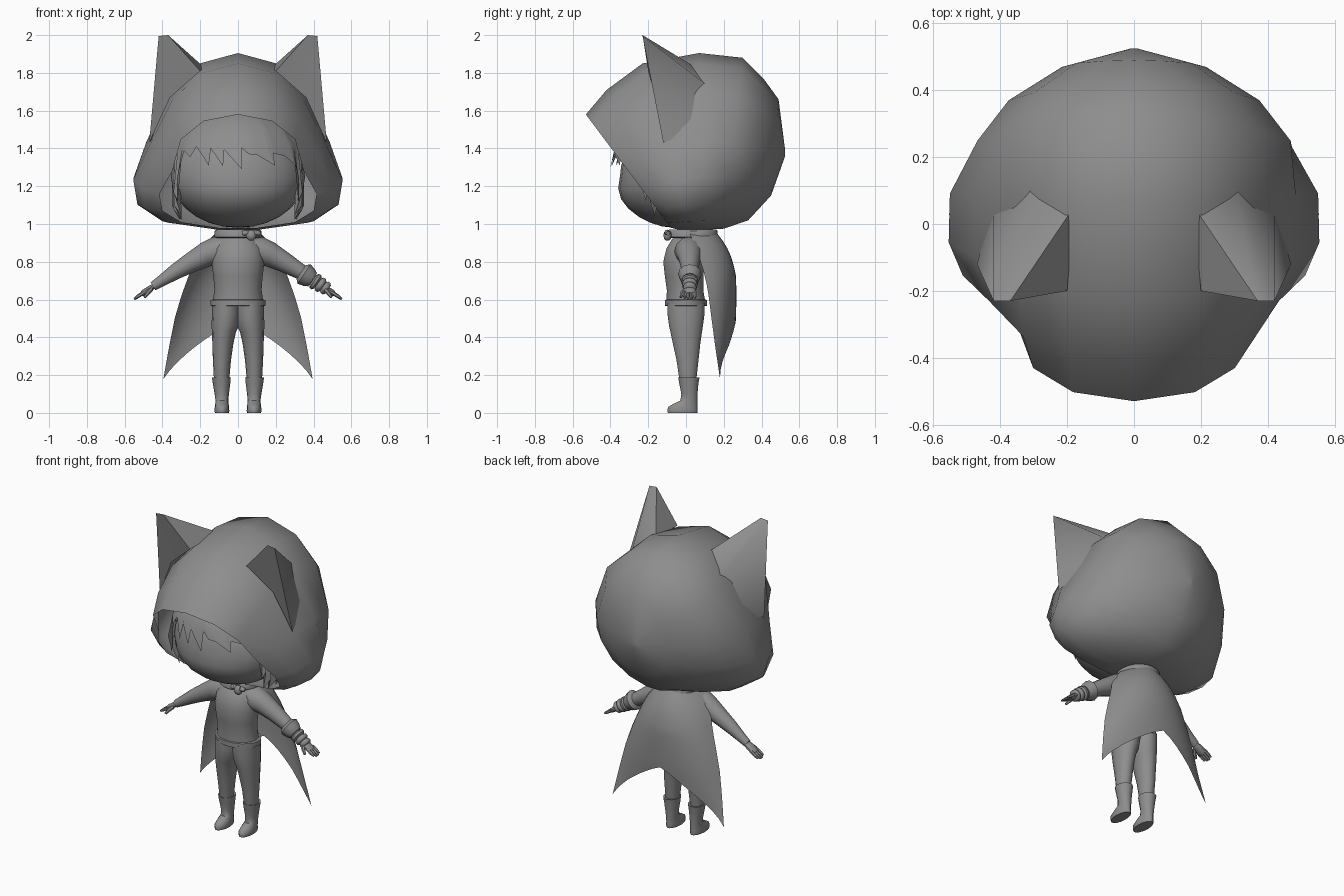
import bpy, bmesh, math
from mathutils import Vector

if "Cube" in bpy.data.objects:
    bpy.data.objects.remove(bpy.data.objects["Cube"])

grey = bpy.data.materials.new("plain grey")
grey.diffuse_color = (0.27, 0.27, 0.27, 1)
grey.use_nodes = True
grey.node_tree.nodes["Principled BSDF"].inputs["Base Color"].default_value = grey.diffuse_color


def make(name, verts, faces, smooth=50):
    me = bpy.data.meshes.new(name)
    me.from_pydata([tuple(v) for v in verts], [], faces)
    bm = bmesh.new()
    bm.from_mesh(me)
    bmesh.ops.remove_doubles(bm, verts=bm.verts, dist=0.0005)
    bmesh.ops.recalc_face_normals(bm, faces=bm.faces)
    bm.to_mesh(me)
    bm.free()
    me.materials.append(grey)
    ob = bpy.data.objects.new(name, me)
    bpy.context.collection.objects.link(ob)
    if smooth:
        bpy.ops.object.select_all(action='DESELECT')
        ob.select_set(True)
        bpy.context.view_layer.objects.active = ob
        bpy.ops.object.shade_smooth_by_angle(angle=math.radians(smooth))
    return ob


def loft(name, rings, closed=True, caps=True, smooth=50):
    n = len(rings[0])
    verts = [v for r in rings for v in r]
    faces = []
    for i in range(len(rings) - 1):
        for j in range(n if closed else n - 1):
            k = (j + 1) % n
            faces.append((i*n + j, i*n + k, (i+1)*n + k, (i+1)*n + j))
    if closed and caps:
        faces += [tuple(range(n)), tuple(range((len(rings)-1)*n, len(rings)*n))]
    return make(name, verts, faces, smooth)


def stack(name, rows, sides=14, caps=True):
    """Loft of level ellipses: z, centre x, centre y, radius x, radius y."""
    a = [2*math.pi*i/sides for i in range(sides)]
    return loft(name, [[(cx + rx*math.cos(t), cy + ry*math.sin(t), z) for t in a]
                       for z, cx, cy, rx, ry in rows], caps=caps)


def tube(name, rows, sides=10, flat=1.0):
    """Loft of circles along a path: x, y, z, radius."""
    pts = [Vector(r[:3]) for r in rows]
    rings = []
    for i, p in enumerate(pts):
        t = (pts[min(i+1, len(pts)-1)] - pts[max(i-1, 0)]).normalized()
        u = t.cross(Vector((0, 1, 0))).normalized()
        w = t.cross(u)
        r = rows[i][3]
        rings.append([p + r*(flat*u*math.cos(b) + w*math.sin(b))
                      for b in (2*math.pi*k/sides for k in range(sides))])
    return loft(name, rings)


def interp(table, x):
    for (a, *p), (b, *q) in zip(table, table[1:]):
        if x <= b:
            f = max(0, (x - a)/(b - a))
            return [m + (n - m)*f for m, n in zip(p, q)]
    return list(table[-1][1:])


# Hood: slanted rings from the face opening to the back
heights = [1, .94, .78, .5, .3, .15, .05, 0]
full = [0, .36, .62, .85, 1, .96, .72, .2]
opening = [0, .35, .58, .67, .8, .77, .58, .2]
rounded = [0, .44, .8, 1, .95, .75, .45, .12]
# top y, z, bottom y, z, half width, share of opening shape, share of rounded shape
rows = [(-.53, 1.58, -.08, .98, .52, 1, 0), (-.42, 1.71, -.04, .97, .545, .3, 0),
        (-.23, 1.85, .02, .97, .56, .05, 0), (.07, 1.905, .1, .97, .555, 0, .15),
        (.3, 1.88, .2, .975, .49, 0, .7), (.41, 1.77, .33, 1.02, .375, 0, 1),
        (.49, 1.66, .45, 1.15, .215, 0, 1), (.525, 1.39, .525, 1.36, .01, 0, 1)]
hood = []
for ty, tz, by, bz, w, m, k in rows:
    half = [(w*(f*(1 - m - k) + o*m + r*k), by + (ty - by)*h, bz + (tz - bz)*h)
            for h, f, o, r in zip(heights, full, opening, rounded)]
    hood.append(half + [(-x, y, z) for x, y, z in half[:0:-1]])
hood_ob = loft("hood", hood, caps=False, smooth=80)
bm = bmesh.new()
bm.from_mesh(hood_ob.data)
bmesh.ops.holes_fill(bm, edges=[e for e in bm.edges if e.is_boundary
                                and all(v.co.y > .5 for v in e.verts)])
bm.to_mesh(hood_ob.data)
bm.free()

# Pointed ears: flat front, back blending into the hood
for s, side in ((1, "left"), (-1, "right")):
    v = [(.2, -.2, 1.81), (.37, -.23, 2), (.42, -.23, 1.995), (.47, -.12, 1.43),
         (.36, -.16, 1.67), (.18, .05, 1.83), (.3, .13, 1.72), (.42, .06, 1.5)]
    make(side + "_ear", [(s*x, y, z) for x, y, z in v],
         [(0, 1, 4), (1, 2, 4), (2, 3, 4), (0, 5, 1), (1, 5, 6), (1, 6, 2),
          (2, 6, 7), (2, 7, 3)], 62)

# Head
bm = bmesh.new()
bmesh.ops.create_uvsphere(bm, u_segments=24, v_segments=14, radius=1)
for p in bm.verts:
    full_cheek = 1 + .09*math.sin(math.pi*max(0, -p.co.z))
    p.co = (p.co.x*.355, -.06 + p.co.y*.29*full_cheek, 1.25 + p.co.z*.27)
me = bpy.data.meshes.new("head")
bm.to_mesh(me)
bm.free()
me.materials.append(grey)
me.shade_smooth()
bpy.context.collection.objects.link(bpy.data.objects.new("head", me))


# Hair: jagged fringe and side locks, wrapped round the head
def wrap(deg, z, grow):
    c = math.sqrt(max(.05, 1 - ((z - 1.25)/.38)**2))
    a = math.radians(deg)
    return (math.sin(a)*(.36 + grow)*c, -.06 - math.cos(a)*(.32 + grow)*c, z)


def hair(name, edge, top):
    loft(name, [[wrap(a, z, .03) for a, _ in edge] for z in top] +
         [[wrap(a, max(z, 1.42), .03) for a, z in edge],
          [wrap(a, z, .025) for a, z in edge]], closed=False)


hair("fringe", [(-64, 1.43), (-54, 1.39), (-43, 1.355), (-39, 1.41), (-24, 1.31), (-24, 1.4),
                (-12, 1.305), (-13, 1.4), (3, 1.29), (0, 1.42), (9, 1.37), (16, 1.365),
                (31, 1.31), (27, 1.38), (42, 1.36), (54, 1.31), (52, 1.38), (64, 1.43)],
     (1.6, 1.56, 1.5))
for s, side in ((1, "left"), (-1, "right")):
    hair(side + "_side_hair", [(s*a, z) for a, z in
         [(53, 1.4), (57, 1.24), (62, 1.12), (65, 1.17), (68, 1.04), (73, 1.1), (77, 1.02),
          (84, 1.08), (90, 1.02), (98, 1.1), (106, 1.05)]], (1.5,))

# Torso, neck, collar, belt
stack("torso", [(.58, 0, 0, .135, .105), (.65, 0, -.005, .125, .098), (.72, 0, -.01, .13, .103),
                (.8, 0, -.01, .14, .112), (.87, 0, 0, .135, .105), (.92, 0, .01, .1, .085),
                (.95, 0, .02, .06, .06)], 18)
stack("neck", [(.92, 0, .03, .06, .06), (1.05, 0, .03, .06, .06)])
stack("collar", [(.925, 0, .035, .115, .125), (.93, 0, .035, .125, .133),
                 (.962, 0, .035, .125, .133), (.97, 0, .035, .115, .125)], 20)
stack("belt", [(.565, 0, 0, .138, .106), (.568, 0, 0, .146, .112),
               (.597, 0, 0, .146, .112), (.6, 0, 0, .135, .104)], 20)
stack("collar_bell", [(.912, .07, -.098, .008, .008), (.922, .07, -.098, .022, .018),
                      (.94, .07, -.098, .028, .022), (.958, .07, -.098, .022, .018),
                      (.968, .07, -.098, .008, .008)], 12)
for s in (-1, 1):
    tube("bell_bow", [(.07, -.095, .945, .008), (.07 + s*.025, -.1, .955, .015),
                      (.07 + s*.045, -.095, .95, .012)], 8)

# Legs, boots, arms, hands
for s, side in ((1, "left"), (-1, "right")):
    stack(side + "_leg", [(.58, s*.062, 0, .074, .102), (.52, s*.063, 0, .075, .1),
          (.46, s*.067, 0, .073, .092), (.43, s*.074, .001, .064, .086),
          (.37, s*.08, .003, .056, .075),
          (.28, s*.085, .008, .048, .06), (.17, s*.087, .01, .04, .045)])
    stack(side + "_boot", [(.185, s*.088, .015, .04, .045), (.188, s*.088, .015, .05, .058),
          (.155, s*.087, .015, .046, .052), (.1, s*.086, .018, .038, .044),
          (.065, s*.085, .015, .034, .046), (.045, s*.085, -.006, .036, .068),
          (.03, s*.085, -.018, .038, .08), (.01, s*.085, -.018, .039, .082),
          (0, s*.085, -.018, .037, .08)])
    tube(side + "_arm", [(s*.06, .015, .865, .075), (s*.12, .015, .855, .076),
         (s*.17, .018, .838, .066), (s*.25, .02, .795, .053), (s*.33, .02, .748, .042),
         (s*.4, .02, .702, .031), (s*.45, .02, .67, .024)], 12)
    tube(side + "_palm", [(s*.435, .02, .678, .022), (s*.465, .02, .658, .032),
         (s*.495, .02, .638, .034), (s*.51, .02, .628, .026)], 10, .5)
    for k in range(4):
        y = -.007 + k*.018
        d = .006 if k in (0, 3) else 0
        tube(side + "_finger", [(s*.495, y, .64, .01), (s*.525, y, .62, .01),
             (s*(.55 - d), y, .602 + d, .006)], 6)
    tube(side + "_thumb", [(s*.46, 0, .655, .013), (s*.478, -.02, .635, .011),
         (s*.495, -.028, .612, .007)], 6)

# Bracer with bands on one arm
tube("bracer_cuff", [(.335, .02, .745, .045), (.35, .02, .735, .062),
                     (.375, .02, .718, .054), (.395, .02, .705, .042)], 12)
for x, z, r in ((.41, .695, .045), (.437, .678, .041), (.463, .661, .036)):
    tube("bracer_band", [(x - .013, .02, z + .009, r*.75), (x - .006, .02, z + .004, r),
                         (x + .006, .02, z - .004, r), (x + .013, .02, z - .009, r*.75)], 12)

# Cape: curved sheet with a raised, pointed hem
shape = [(.18, .395, .18, .2), (.35, .365, .155, .25), (.5, .335, .135, .265),
         (.62, .3, .12, .267), (.73, .26, .1, .265), (.82, .225, .07, .242),
         (.89, .18, .045, .21), (.95, .12, .02, .165)]   # z, half width, edge y, centre y
cape = []
for i in range(13):
    row = []
    for j in range(17):
        u = j/8 - 1
        low = .49 - .31*abs(u)**1.2
        z = .95 + (low - .95)*i/12
        w, ye, yb = interp(shape, z)
        row.append((w*math.sin(u*1.2)/math.sin(1.2), ye + (yb - ye)*(1 - u*u), z))
    cape.append(row)
loft("cape", cape, closed=False, smooth=80)
